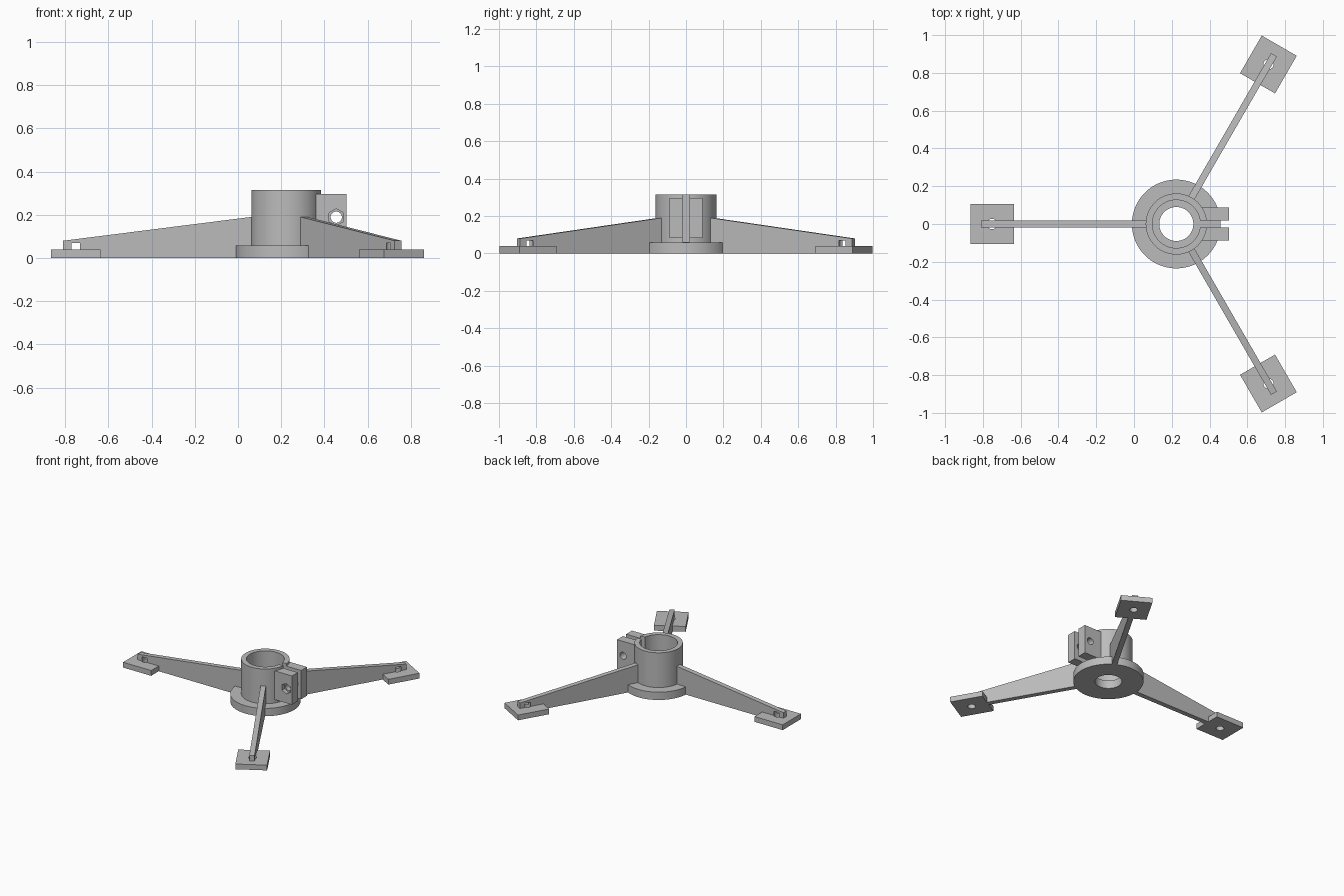
import bpy
import bmesh
from math import pi, radians
from mathutils import Matrix, Vector

if "Cube" in bpy.data.objects:
    bpy.data.objects.remove(bpy.data.objects["Cube"])

HUB = Vector((0.224, 0, 0))

grey = bpy.data.materials.new("plain grey")
grey.use_nodes = True
colour = (0.5, 0.5, 0.5, 1)
grey.diffuse_color = colour
grey.node_tree.nodes["Principled BSDF"].inputs["Base Color"].default_value = colour


def finish(name, bm):
    bmesh.ops.recalc_face_normals(bm, faces=bm.faces)
    mesh = bpy.data.meshes.new(name)
    bm.to_mesh(mesh)
    bm.free()
    mesh.materials.append(grey)
    obj = bpy.data.objects.new(name, mesh)
    bpy.context.collection.objects.link(obj)
    return obj


def box(name, low, high):
    low, high = Vector(low), Vector(high)
    bm = bmesh.new()
    bmesh.ops.create_cube(bm, size=1)
    bmesh.ops.scale(bm, vec=high - low, verts=bm.verts)
    bmesh.ops.translate(bm, vec=(low + high) / 2, verts=bm.verts)
    return finish(name, bm)


def rod(name, radius, depth, centre, sides=32, along_y=False):
    bm = bmesh.new()
    bmesh.ops.create_cone(bm, cap_ends=True, segments=sides, radius1=radius,
                          radius2=radius, depth=depth)
    if along_y:
        bmesh.ops.rotate(bm, verts=bm.verts, matrix=Matrix.Rotation(pi / 2, 3, "X"))
    bmesh.ops.translate(bm, vec=centre, verts=bm.verts)
    return finish(name, bm)


def lathe(name, profile, steps=96):
    bm = bmesh.new()
    verts = [bm.verts.new((r, 0, z)) for r, z in profile]
    edges = [bm.edges.new((a, b)) for a, b in zip(verts, verts[1:] + verts[:1])]
    bmesh.ops.spin(bm, geom=verts + edges, axis=(0, 0, 1), cent=(0, 0, 0),
                   angle=2 * pi, steps=steps, use_duplicate=False)
    bmesh.ops.remove_doubles(bm, verts=bm.verts, dist=0.0001)
    return finish(name, bm)


def prism(name, outline, half_width):
    bm = bmesh.new()
    face = bm.faces.new([bm.verts.new((x, -half_width, z)) for x, z in outline])
    new = bmesh.ops.extrude_face_region(bm, geom=[face])["geom"]
    bmesh.ops.translate(bm, vec=(0, 2 * half_width, 0),
                        verts=[v for v in new if isinstance(v, bmesh.types.BMVert)])
    return finish(name, bm)


def select(obj):
    bpy.ops.object.select_all(action="DESELECT")
    obj.select_set(True)
    bpy.context.view_layer.objects.active = obj


def cut(obj, cutter):
    cutter.hide_render = True
    mod = obj.modifiers.new("cut", "BOOLEAN")
    mod.operation = "DIFFERENCE"
    mod.solver = "EXACT"
    mod.object = cutter
    select(obj)
    bpy.ops.object.modifier_apply(modifier=mod.name)
    bpy.data.objects.remove(cutter)


def smooth(obj):
    select(obj)
    bpy.ops.object.shade_smooth_by_angle(angle=radians(30))


# Flanged socket with a stepped bore, split on the clamp side
socket = lathe("socket", [(0.09, 0), (0.235, 0), (0.235, 0.058), (0.162, 0.058),
                          (0.162, 0.315), (0.127, 0.315), (0.127, 0.06), (0.09, 0.06)])
cut(socket, box("slit_cutter", (0.05, -0.019, 0.06), (0.3, 0.019, 0.4)))
socket.location = HUB
smooth(socket)

# Clamp lugs with a bolt hole, and a nut recess on the right one
BOLT = Vector((0.455, 0, 0.189))
for side, name in ((1, "left_clamp_lug"), (-1, "right_clamp_lug")):
    y1, y2 = sorted((side * 0.019, side * 0.087))
    lug = box(name, (0.355, y1, 0.083), (0.503, y2, 0.296))
    cut(lug, rod("bolt_cutter", 0.026, 0.4, BOLT, along_y=True))
    if side < 0:
        cut(lug, rod("nut_cutter", 0.039, 0.06, BOLT + Vector((0, -0.087, 0)), 6, True))
    smooth(lug)

# Three tapered legs on square feet, each with a vertical screw hole
for name, angle in (("right", 180), ("back_left", 60), ("front_left", -60)):
    leg = prism(name + "_leg", [(0.14, 0), (1.034, 0), (1.034, 0.08), (0.14, 0.193)], 0.018)
    foot = box(name + "_foot", (0.86, -0.107, 0), (1.09, 0.107, 0.039))
    for part in (leg, foot):
        cut(part, rod("screw_cutter", 0.027, 0.14, (0.976, 0, 0)))
        part.location = HUB
        part.rotation_euler.z = radians(angle)
        smooth(part)
